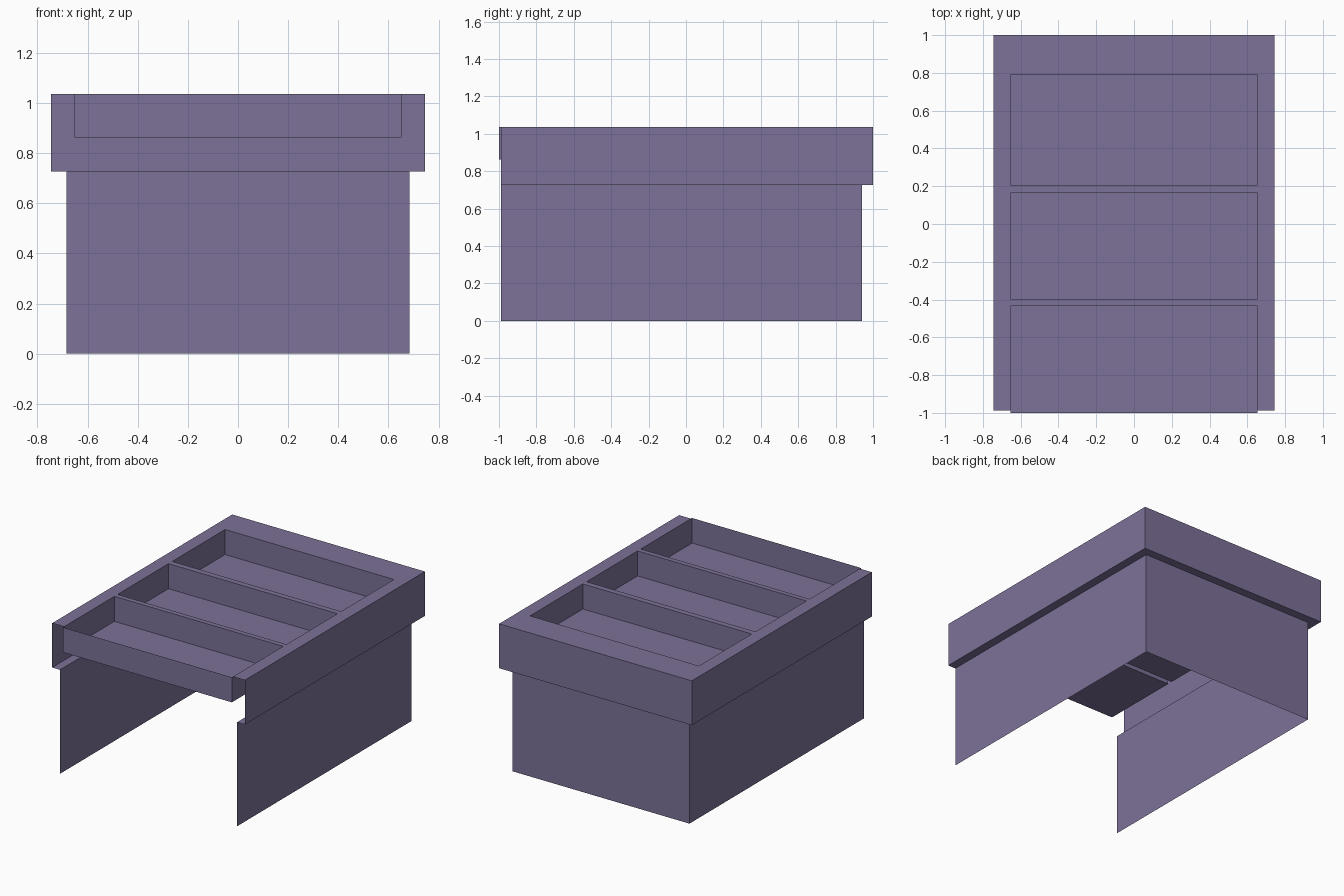
import bpy, bmesh

if "Cube" in bpy.data.objects:
    bpy.data.objects.remove(bpy.data.objects["Cube"])

purple = bpy.data.materials.new("muted purple")
purple.diffuse_color = (0.205, 0.165, 0.315, 1)
purple.use_nodes = True
purple.node_tree.nodes["Principled BSDF"].inputs["Base Color"].default_value = purple.diffuse_color

FRONT, RIM_Z, TOP_Z, BIN_Z = -0.988, 0.727, 1.037, 0.862
BASE_X, BASE_Y, RIM_X, RIM_Y = 0.685, 0.94, 0.745, 1.0
BIN_X = 0.653
BINS = [(-1.0, -0.433), (-0.398, 0.165), (0.206, 0.79)]


def sheet(name, quads):
    """Make one open sheet object from four-cornered faces."""
    bm = bmesh.new()
    for quad in quads:
        bm.faces.new([bm.verts.new(p) for p in quad])
    bmesh.ops.remove_doubles(bm, verts=bm.verts, dist=1e-5)
    mesh = bpy.data.meshes.new(name)
    bm.to_mesh(mesh)
    bm.free()
    mesh.materials.append(purple)
    obj = bpy.data.objects.new(name, mesh)
    bpy.context.collection.objects.link(obj)


def rail(x, y, z):
    """U-shaped path: right side, back, left side, open at the front."""
    return [(x, FRONT, z), (x, y, z), (-x, y, z), (-x, FRONT, z)]


def band(lower, upper):
    """Faces that join two U-shaped paths."""
    return [(lower[i], lower[i + 1], upper[i + 1], upper[i]) for i in range(3)]


# Three-sided base, overhanging ledge and rim
base_low, base_high = rail(BASE_X, BASE_Y, 0), rail(BASE_X, BASE_Y, RIM_Z)
rim_low, rim_high = rail(RIM_X, RIM_Y, RIM_Z), rail(RIM_X, RIM_Y, TOP_Z)
sheet("base_walls", band(base_low, base_high))
sheet("rim", band(base_high, rim_low) + band(rim_low, rim_high))

# Top panel with an opening for every bin
xs = [-RIM_X, -BIN_X, BIN_X, RIM_X]
ys = [FRONT] + [y for b in BINS for y in b][1:] + [RIM_Y]
top = []
for j in range(len(ys) - 1):
    for i in range(3):
        if i == 1 and j % 2 == 0:
            continue
        top.append([(xs[i], ys[j], TOP_Z), (xs[i + 1], ys[j], TOP_Z),
                    (xs[i + 1], ys[j + 1], TOP_Z), (xs[i], ys[j + 1], TOP_Z)])
sheet("top_panel", top)

# Open-topped bins hanging from the panel
for n, (y0, y1) in enumerate(BINS):
    ring = [(-BIN_X, y0), (BIN_X, y0), (BIN_X, y1), (-BIN_X, y1)]
    low = [(x, y, BIN_Z) for x, y in ring]
    high = [(x, y, TOP_Z) for x, y in ring]
    walls = [(low[i], high[i], high[(i + 1) % 4], low[(i + 1) % 4]) for i in range(4)]
    sheet(f"bin_{n + 1}", [low] + walls)
